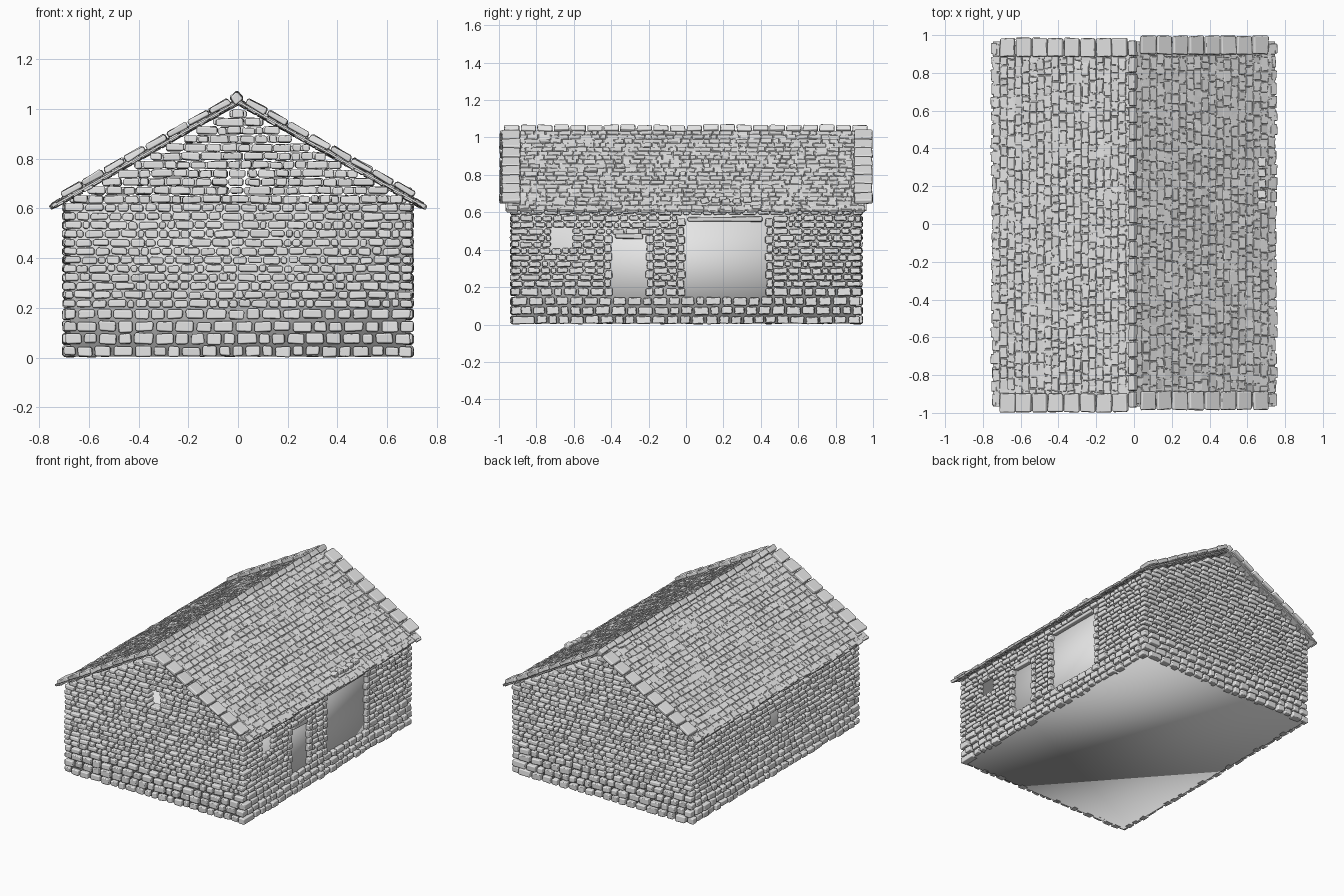
import bpy
import bmesh
import math
import random
from mathutils import Matrix, Vector

random.seed(7)
rnd = random.uniform
cube = bpy.data.objects.get("Cube")
if cube:
    bpy.data.objects.remove(cube, do_unlink=True)

stone_grey = bpy.data.materials.new("stone_grey")
stone_grey.use_nodes = True
GREY = (0.8, 0.8, 0.8, 1)
stone_grey.diffuse_color = GREY
stone_grey.node_tree.nodes["Principled BSDF"].inputs["Base Color"].default_value = GREY


def finish(name, bm, bevel=0.0, smooth=True):
    mesh = bpy.data.meshes.new(name)
    bm.to_mesh(mesh)
    bm.free()
    obj = bpy.data.objects.new(name, mesh)
    bpy.context.collection.objects.link(obj)
    mesh.materials.append(stone_grey)
    for poly in mesh.polygons:
        poly.use_smooth = smooth
    if bevel:
        mod = obj.modifiers.new("rounded_edges", "BEVEL")
        mod.width = bevel
        mod.segments = 1
        mod.harden_normals = True
    return obj


def frame(origin, normal, up):
    """Surface frame: local x along the course, y outward, z up the surface."""
    n, v = Vector(normal), Vector(up)
    m = Matrix((n.cross(v), n, v)).transposed().to_4x4()
    m.translation = Vector(origin)
    return m


def stone(bm, surface, u, v, w, h, depth, out=0.0, rough=0.003, tilt=0.02):
    m = (surface @ Matrix.Translation((u, out, v))
         @ Matrix.Rotation(rnd(-tilt, tilt), 4, "Y")
         @ Matrix.Diagonal((w, depth, h, 1)))
    for vert in bmesh.ops.create_cube(bm, size=1, matrix=m)["verts"]:
        vert.co += Vector((rnd(-rough, rough), rnd(-rough, rough), rnd(-rough, rough)))


def free_spans(u0, u1, v, holes):
    """Parts of a course left over beside the openings (u0, u1, v0, v1)."""
    spans = [(u0, u1)]
    for a, b, low, high in holes:
        if low < v < high:
            spans = [s for x, y in spans
                     for s in ((x, min(y, a)), (max(x, b), y)) if s[1] - s[0] > 0.015]
    return spans


def course(bm, surface, u0, u1, v, h, widths, depth, gap, holes=(), loose=0.005, rough=0.003):
    """Fill one course with stones of random width."""
    for a, b in free_spans(u0, u1, v, holes):
        cuts = [a]
        while b - cuts[-1] > widths[1]:
            cuts.append(cuts[-1] + rnd(*widths))
        if b - cuts[-1] < widths[0] and len(cuts) > 1:
            cuts.pop()
        cuts.append(b)
        for x, y in zip(cuts, cuts[1:]):
            stone(bm, surface, (x + y) / 2, v + rnd(-0.002, 0.002), y - x - gap,
                  h - gap * rnd(0.6, 1.2), depth, rnd(-loose, loose), rough)


# Solid body inside the stonework
bm = bmesh.new()
bmesh.ops.create_cube(bm, size=1, matrix=Matrix.Translation((0, 0, 0.312))
                      @ Matrix.Diagonal((1.35, 1.82, 0.615, 1)))
finish("wall_core", bm)

# Stone walls, laid in courses that interlock at the corners
UP = (0, 0, 1)
COURSES = [0.05] * 4 + [0.035] * 12
DOORS = [(0.22, 0.39, 0.15, 0.48), (-0.42, 0.0, 0.15, 0.57)]
WINDOW = (0.61, 0.72, 0.40, 0.53)
JAMB = 0.045
side_holes = [(a - JAMB, b + JAMB, lo, hi) for a, b, lo, hi in DOORS] + [WINDOW]
WALLS = {
    "front_wall": ((0, -0.91, 0), (0, -1, 0), 0.70, []),
    "back_wall": ((0, 0.915, 0), (0, 1, 0), 0.70, []),
    "left_wall": ((0.677, 0, 0), (1, 0, 0), 0.935, side_holes),
    "right_wall": ((-0.677, 0, 0), (-1, 0, 0), 0.935, [(-0.05, 0.05, 0.35, 0.45)]),
}
for name, (origin, normal, half, holes) in WALLS.items():
    surface = frame(origin, normal, UP)
    bm = bmesh.new()
    z = 0.0
    for i, h in enumerate(COURSES):
        end = half if (i + (normal[0] != 0)) % 2 else half - 0.048
        base = i < 4
        course(bm, surface, -end, end, z + h / 2, h, (0.05, 0.09) if base else (0.03, 0.085),
               0.05, 0.011 if base else 0.006, holes)
        z += h
    finish(name, bm, 0.007)

# Jambs and lintels of the doorways, and loose stones above the wide one
surface = frame((0.677, 0, 0), (1, 0, 0), UP)
bm = bmesh.new()
for a, b, low, high in DOORS:
    rows = round((high - low) / 0.048)
    step = (high - low) / rows
    for i in range(rows):
        for edge, side in ((a, -1), (b, 1)):
            w = JAMB - (0.012 if i % 2 else 0.004)
            stone(bm, surface, edge + side * (JAMB - w / 2), low + step * (i + 0.5),
                  w, step - 0.006, 0.055)
    stone(bm, surface, (a + b) / 2, high - 0.008, b - a - 0.02, 0.026, 0.058, tilt=0)
for i in range(5):
    stone(bm, surface, -0.10 - i * 0.057, 0.662 + rnd(-0.008, 0.008), 0.045, 0.032, 0.045,
          tilt=0.3)
finish("doorway_stones", bm, 0.006)

# Stepped gables, dry-laid with open joints
for name, y, side in (("front_gable", -0.905, -1), ("back_gable", 0.91, 1)):
    surface = frame((0, y, 0), (0, side, 0), UP)
    holes = [(-0.04, 0.04, 0.67, 0.75)] if side < 0 else []
    bm = bmesh.new()
    for i in range(11):
        z = 0.637 + i * 0.0345
        half = min(0.68, (1.0 - z) * 1.85) + rnd(-0.01, 0.01)
        course(bm, surface, -half, half, z, 0.0345, (0.035, 0.09), 0.06, 0.005, holes)
    finish(name, bm, 0.007)

# Roof slopes: thin deck, small slates, and large slabs along the gable edges
EAVE_X, EAVE_Z, APEX_Z = 0.745, 0.61, 1.03
angle = math.atan2(APEX_Z - EAVE_Z, EAVE_X)
length = math.hypot(APEX_Z - EAVE_Z, EAVE_X)
for label, s in (("left", 1), ("right", -1)):
    surface = frame((s * EAVE_X, 0, EAVE_Z), (s * math.sin(angle), 0, math.cos(angle)),
                    (-s * math.cos(angle), 0, math.sin(angle)))
    bm = bmesh.new()
    bmesh.ops.create_cube(bm, size=1, matrix=surface @ Matrix.Translation((0, 0, length / 2))
                          @ Matrix.Diagonal((1.93, 0.008, length, 1)))
    finish(label + "_roof_deck", bm, smooth=False)

    bm = bmesh.new()
    rows = 19
    step = length / rows
    for i in range(rows):
        course(bm, surface, -0.955, 0.955, step * (i + 0.5), step, (0.03, 0.075),
               0.018, 0.004, loose=0.003, rough=0.0035)
    # Ragged slate ends along the eave
    for i in range(27):
        stone(bm, surface, -0.93 + i * 0.0715, 0.008, rnd(0.05, 0.066), rnd(0.02, 0.045), 0.016)
    finish(label + "_roof_slates", bm, 0.003)

    bm = bmesh.new()
    slabs = 8
    step = (length - 0.075) / slabs
    for i in range(slabs):
        for y in (-0.935, 0.947):
            stone(bm, surface, -s * y * s, 0.05 + step * (i + 0.5), 0.098,
                  step - 0.007, 0.026, 0.02, 0.004)
    finish(label + "_roof_edge_slabs", bm, 0.007)

# Ridge stones, set on edge
bm = bmesh.new()
count = 22
step = 1.95 / count
for i in range(count):
    m = (Matrix.Translation((-0.006, -0.975 + step * (i + 0.5), 1.045 + rnd(-0.003, 0.003)))
         @ Matrix.Rotation(math.radians(50 + rnd(-8, 8)), 4, "Y"))
    stone(bm, m, 0, 0, 0.04, 0.04, step - 0.008)
finish("ridge_stones", bm, 0.007)
